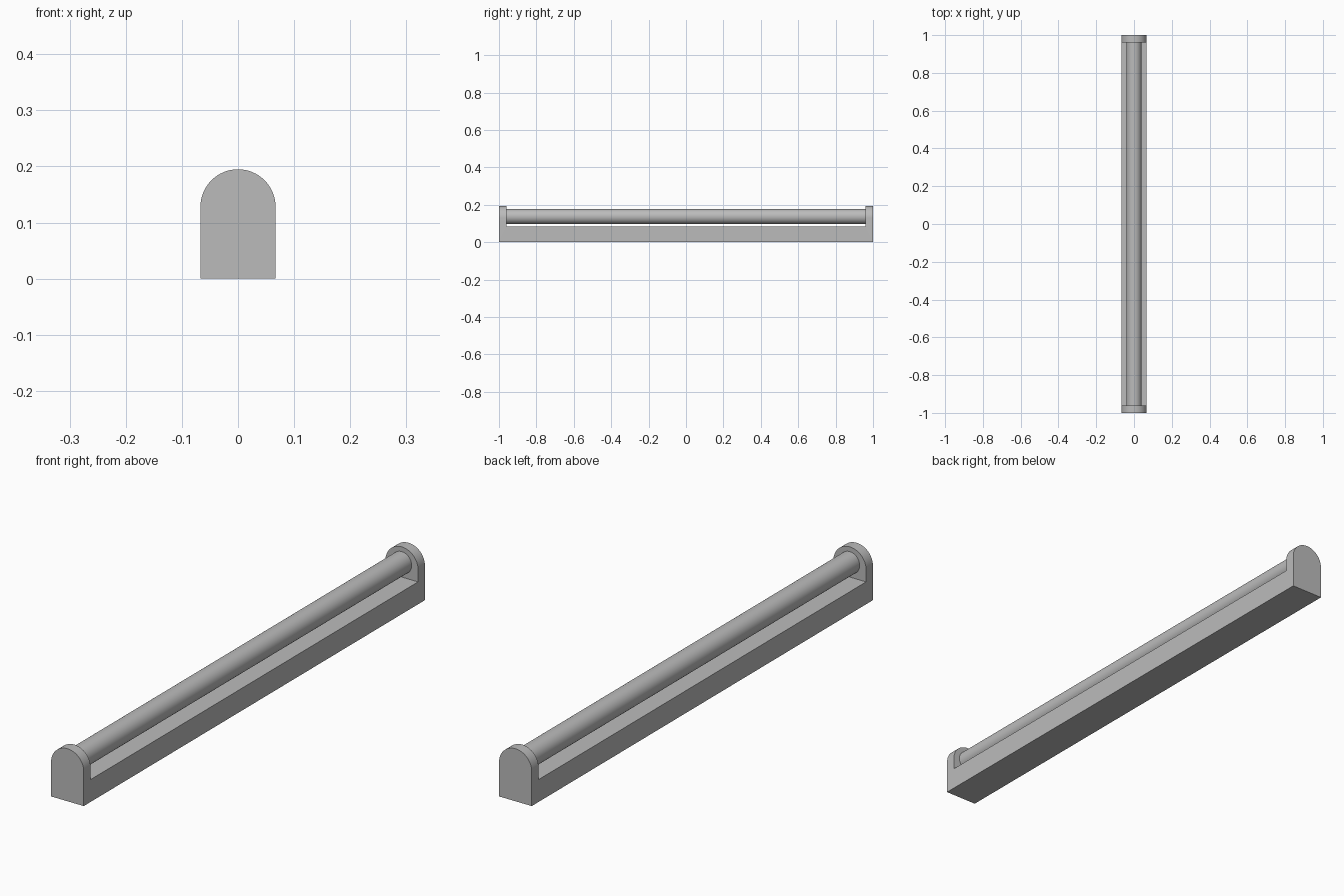
import bpy
import bmesh
from math import sin, cos, pi, radians
from mathutils import Matrix

cube = bpy.data.objects.get("Cube")
if cube:
    bpy.data.objects.remove(cube, do_unlink=True)

HALF_WIDTH, HEIGHT, HALF_LENGTH = 0.067, 0.195, 1.0
BASE_TOP, CAP_THICKNESS = 0.083, 0.04
TUBE_RADIUS, TUBE_Z = 0.0405, 0.137
INNER = HALF_LENGTH - CAP_THICKNESS

grey = bpy.data.materials.new("light_grey")
grey.use_nodes = True
colour = (0.5, 0.5, 0.5, 1)
grey.diffuse_color = colour
grey.node_tree.nodes["Principled BSDF"].inputs["Base Color"].default_value = colour


def add_object(name, bm):
    bmesh.ops.recalc_face_normals(bm, faces=bm.faces)
    mesh = bpy.data.meshes.new(name)
    bm.to_mesh(mesh)
    bm.free()
    mesh.materials.append(grey)
    obj = bpy.data.objects.new(name, mesh)
    bpy.context.collection.objects.link(obj)
    return obj


def select_only(obj):
    bpy.ops.object.select_all(action='DESELECT')
    obj.select_set(True)
    bpy.context.view_layer.objects.active = obj


# Housing: round-topped profile extruded along the full length
bm = bmesh.new()
spring = HEIGHT - HALF_WIDTH
steps = 32
profile = [(-HALF_WIDTH, 0), (HALF_WIDTH, 0)]
profile += [(HALF_WIDTH * cos(pi * i / steps), spring + HALF_WIDTH * sin(pi * i / steps))
            for i in range(steps + 1)]
face = bm.faces.new([bm.verts.new((x, -HALF_LENGTH, z)) for x, z in profile])
ext = bmesh.ops.extrude_face_region(bm, geom=[face], use_keep_orig=True)
verts = [g for g in ext["geom"] if isinstance(g, bmesh.types.BMVert)]
bmesh.ops.translate(bm, verts=verts, vec=(0, 2 * HALF_LENGTH, 0))
housing = add_object("housing", bm)

# Notch that leaves the low base and the two end brackets
bm = bmesh.new()
bmesh.ops.create_cube(bm, size=1, matrix=Matrix.Translation((0, 0, BASE_TOP + 0.5))
                      @ Matrix.Diagonal((1, 2 * INNER, 1, 1)))
notch = add_object("notch_cutter", bm)
notch.hide_render = True
cut = housing.modifiers.new("notch", 'BOOLEAN')
cut.operation = 'DIFFERENCE'
cut.solver = 'EXACT'
cut.object = notch
select_only(housing)
bpy.ops.object.modifier_apply(modifier=cut.name)
bpy.data.objects.remove(notch, do_unlink=True)

# Tube held between the brackets
bm = bmesh.new()
bmesh.ops.create_cone(bm, cap_ends=True, segments=48, radius1=TUBE_RADIUS, radius2=TUBE_RADIUS,
                      depth=2 * INNER + 0.01,
                      matrix=Matrix.Translation((0, 0, TUBE_Z)) @ Matrix.Rotation(pi / 2, 4, 'X'))
tube = add_object("tube", bm)

for obj in (housing, tube):
    select_only(obj)
    bpy.ops.object.shade_smooth_by_angle(angle=radians(30))
